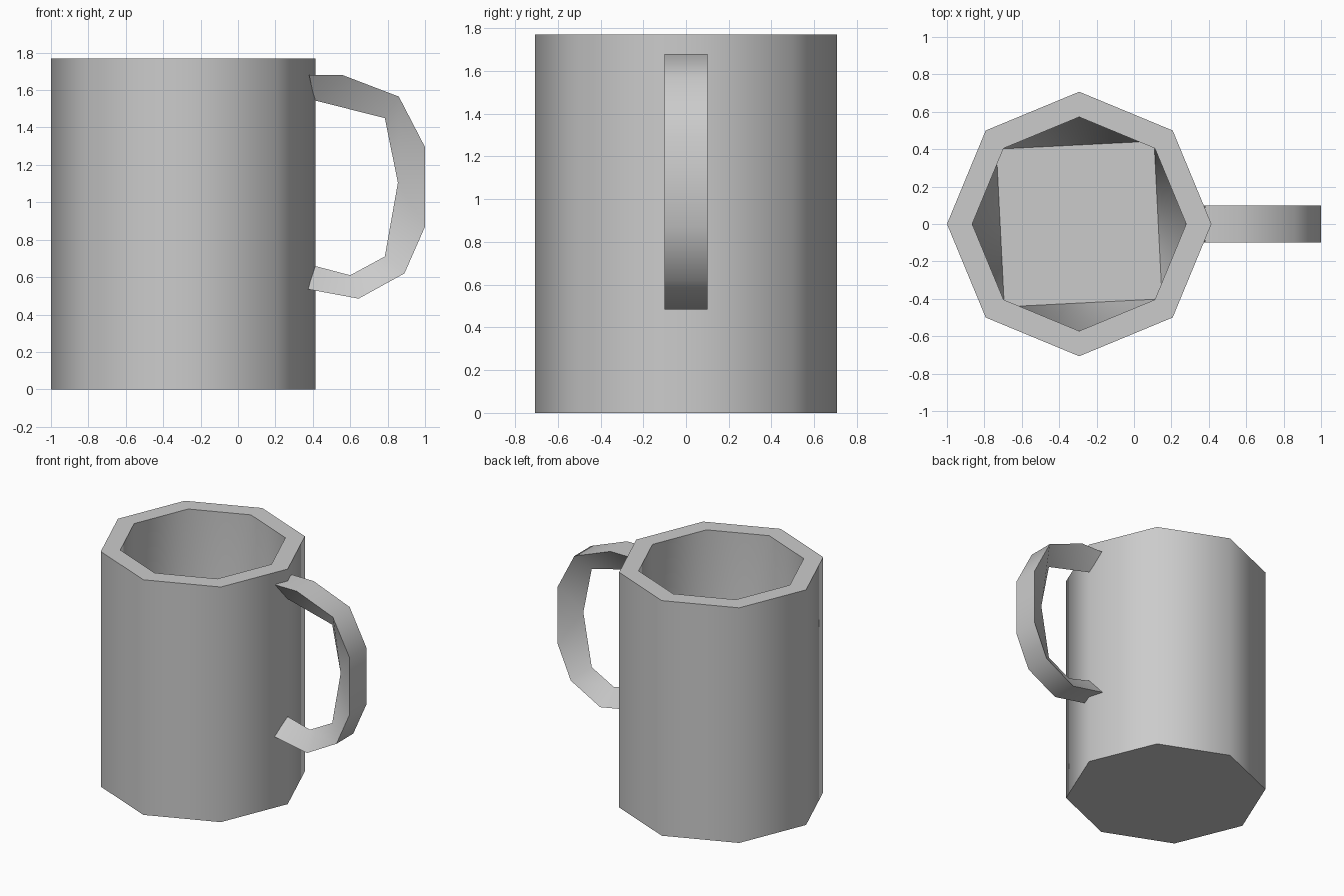
import bpy
import bmesh
import math

cube = bpy.data.objects.get("Cube")
if cube:
    bpy.data.objects.remove(cube, do_unlink=True)

SIDES, CENTER_X, HEIGHT, FLOOR_Z = 8, -0.293, 1.77, 0.13

grey = bpy.data.materials.new("plain_grey")
grey.use_nodes = True
grey.diffuse_color = (0.6, 0.6, 0.6, 1)
grey.node_tree.nodes["Principled BSDF"].inputs["Base Color"].default_value = (0.6, 0.6, 0.6, 1)


def ring(bm, radius, z, sides=SIDES, turn=0.0):
    """Regular polygon of vertices around the mug axis."""
    angles = [math.radians(turn) + math.tau * k / sides for k in range(sides)]
    return [bm.verts.new((CENTER_X + radius * math.cos(a), radius * math.sin(a), z)) for a in angles]


def finish(bm, name, angle):
    """Turn the bmesh into a smooth-shaded object with sharp creases."""
    bmesh.ops.recalc_face_normals(bm, faces=bm.faces)
    mesh = bpy.data.meshes.new(name)
    bm.to_mesh(mesh)
    bm.free()
    mesh.materials.append(grey)
    obj = bpy.data.objects.new(name, mesh)
    bpy.context.collection.objects.link(obj)
    bpy.ops.object.select_all(action="DESELECT")
    obj.select_set(True)
    bpy.context.view_layer.objects.active = obj
    bpy.ops.object.shade_smooth_by_angle(angle=math.radians(angle))
    return obj


# Mug body: octagonal wall and rim, with a cavity narrowing to a square floor
bm = bmesh.new()
base = ring(bm, 0.707, 0)
outer = ring(bm, 0.707, HEIGHT)
inner = ring(bm, 0.572, HEIGHT)
floor = ring(bm, 0.597, FLOOR_Z, sides=4, turn=47.9)
bm.faces.new(base)
bm.faces.new(floor)
for k in range(SIDES):
    n = (k + 1) % SIDES
    bm.faces.new((base[k], base[n], outer[n], outer[k]))
    bm.faces.new((outer[k], outer[n], inner[n], inner[k]))
    bm.faces.new((inner[k], inner[n], floor[k // 2]))
    if k % 2 == 0:
        bm.faces.new((inner[k], floor[k // 2], floor[k // 2 - 1]))
body = finish(bm, "mug_body", 50)

# Handle: flat outer band, with two slanted faces meeting at an inner ridge
band = [(0.38, 1.68), (0.56, 1.68), (0.86, 1.565), (1.0, 1.295),
        (1.0, 0.87), (0.89, 0.62), (0.645, 0.485), (0.375, 0.535)]
ridge = [(0.41, 1.545), (0.785, 1.45), (0.855, 1.105),
         (0.785, 0.71), (0.6, 0.61), (0.41, 0.66)]
match = [0, 0, 1, 2, 2, 3, 4, 5]  # ridge point paired with each band point

bm = bmesh.new()
front = [bm.verts.new((x, -0.1, z)) for x, z in band]
back = [bm.verts.new((x, 0.1, z)) for x, z in band]
inside = [bm.verts.new((x, 0, z)) for x, z in ridge]
for i in range(len(band) - 1):
    bm.faces.new((front[i], front[i + 1], back[i + 1], back[i]))
    a, b = inside[match[i]], inside[match[i + 1]]
    for edge in (front, back):
        corners = [edge[i], edge[i + 1], b] + ([a] if a != b else [])
        bm.faces.new(corners)
for end in (0, -1):
    bm.faces.new((front[end], back[end], inside[end]))
handle = finish(bm, "handle", 60)
